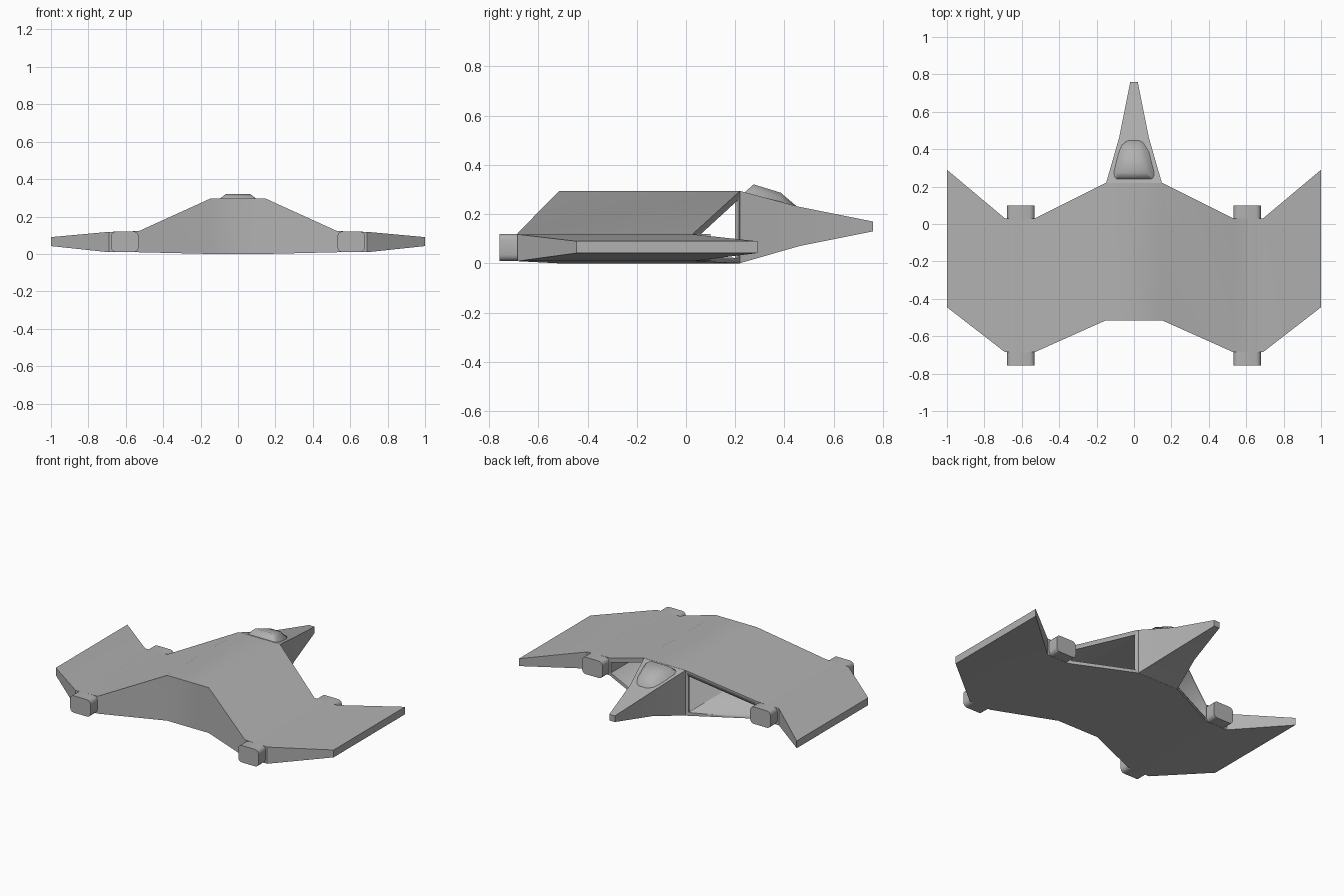
import bpy, bmesh, math

if "Cube" in bpy.data.objects:
    bpy.data.objects.remove(bpy.data.objects["Cube"])

# Mid grey paint for every visible part
paint = bpy.data.materials.new("hull_grey")
paint.diffuse_color = (0.44, 0.44, 0.44, 1)
paint.use_nodes = True
paint.node_tree.nodes["Principled BSDF"].inputs["Base Color"].default_value = paint.diffuse_color


def loft(name, rings, smooth):
    """Closed solid skinned through rings, smooth below the given angle."""
    bm = bmesh.new()
    rows = [[bm.verts.new(p) for p in ring] for ring in rings]
    n = len(rows[0])
    for a, b in zip(rows, rows[1:]):
        for i in range(n):
            j = (i + 1) % n
            bm.faces.new((a[i], a[j], b[j], b[i]))
    bm.faces.new(rows[0])
    bm.faces.new(rows[-1])
    bmesh.ops.recalc_face_normals(bm, faces=bm.faces)
    me = bpy.data.meshes.new(name)
    bm.to_mesh(me)
    bm.free()
    me.materials.append(paint)
    ob = bpy.data.objects.new(name, me)
    bpy.context.collection.objects.link(ob)
    bpy.ops.object.select_all(action='DESELECT')
    bpy.context.view_layer.objects.active = ob
    ob.select_set(True)
    bpy.ops.object.shade_smooth_by_angle(angle=math.radians(smooth))
    return ob


def span(name, half):
    """Symmetric loft along x; stations are x, front y, back y, low z, high z."""
    full = [(-s[0], *s[1:]) for s in reversed(half)] + half
    return loft(name, [[(x, f, lo), (x, b, lo), (x, b, hi), (x, f, hi)]
                       for x, f, b, lo, hi in full], 30)


# Hull and wings
hull = span("hull_and_wings", [
    (0.15, -0.515, 0.22, 0.0, 0.295),
    (0.53, -0.685, 0.03, 0.009, 0.122),
    (0.69, -0.685, 0.03, 0.009, 0.118),
    (1.0, -0.445, 0.29, 0.042, 0.09)])

# Hollow inside, open at the two slanted rear intakes
cavity = span("cavity_cutter", [
    (0.165, -0.495, 0.20, 0.022, 0.258),
    (0.166, -0.495, 0.40, 0.022, 0.258),
    (0.515, -0.65, 0.25, 0.03, 0.098)])
cavity.hide_render = True
cavity.hide_viewport = True
cut = hull.modifiers.new("intakes", 'BOOLEAN')
cut.operation = 'DIFFERENCE'
cut.solver = 'EXACT'
cut.object = cavity

# Tapering nose
loft("nose", [[(-w, y, lo), (w, y, lo), (w, y, hi), (-w, y, hi)]
              for y, w, lo, hi in [(0.22, 0.149, 0.001, 0.294),
                                   (0.46, 0.08, 0.07, 0.23),
                                   (0.76, 0.02, 0.13, 0.17)]], 30)

# Domed canopy: y, base half width, base z, top half width, top z
loft("canopy", [
    [(-w, y, lo), (w, y, lo), ((w + t) / 2, y, lo + (hi - lo) * 0.6), (t, y, hi),
     (-t, y, hi), (-(w + t) / 2, y, lo + (hi - lo) * 0.6)]
    for y, w, lo, t, hi in [(0.24, 0.125, 0.265, 0.09, 0.29),
                            (0.275, 0.12, 0.265, 0.065, 0.321),
                            (0.385, 0.09, 0.24, 0.035, 0.287),
                            (0.447, 0.065, 0.222, 0.025, 0.234)]], 75)

# Engine pods: rounded rectangular bars
for side, sx in (("left", -1), ("right", 1)):
    cx, cz, hw, hh, r = 0.605 * sx, 0.065, 0.073, 0.055, 0.025
    outline = []
    for k, (qx, qz) in enumerate([(1, 1), (-1, 1), (-1, -1), (1, -1)]):
        for s in range(4):
            a = math.radians(90 * k + 30 * s)
            outline.append((cx + qx * (hw - r) + r * math.cos(a),
                            cz + qz * (hh - r) + r * math.sin(a)))
    loft(side + "_engine_pod",
         [[(x, y, z) for x, z in outline] for y in (-0.757, 0.1)], 40)
